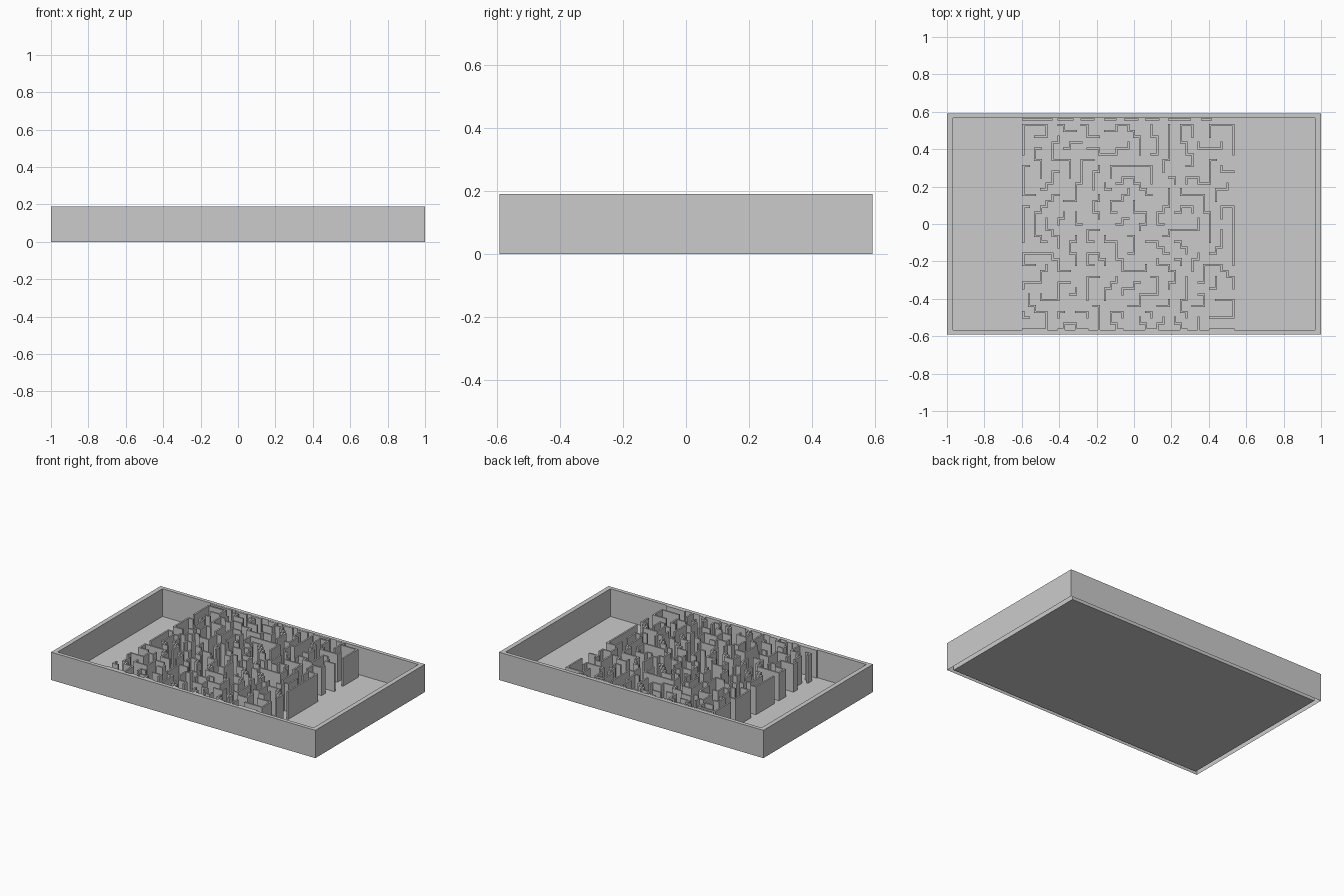
import bpy, bmesh, random
from mathutils import Vector

if "Cube" in bpy.data.objects:
    bpy.data.objects.remove(bpy.data.objects["Cube"])

random.seed(11)
L, W, H, T = 1.0, 0.592, 0.19, 0.032   # half length, half width, height, rim thickness
N, PITCH, X0, Y0 = 36, 0.0312, -0.592, -0.563
HALF = 0.0055                          # half thickness of the maze walls
NEAR = ((1, 0), (0, 1), (-1, 0), (0, -1))


def make_object(name, bm):
    bmesh.ops.recalc_face_normals(bm, faces=bm.faces)
    me = bpy.data.meshes.new(name)
    bm.to_mesh(me)
    bm.free()
    ob = bpy.data.objects.new(name, me)
    bpy.context.collection.objects.link(ob)
    return ob


def rect(bm, x, y, z):
    return [bm.verts.new((sx * x, sy * y, z)) for sx, sy in ((-1, -1), (1, -1), (1, 1), (-1, 1))]


# Tray rim: outer wall, flat top edge, inner wall
bm = bmesh.new()
rings = [rect(bm, L, W, 0), rect(bm, L, W, H),
         rect(bm, L - T, W - T * 0.8, H), rect(bm, L - T, W - T * 0.8, 0)]
for a, b in zip(rings, rings[1:]):
    for i in range(4):
        j = (i + 1) % 4
        bm.faces.new((a[i], a[j], b[j], b[i]))
make_object("tray_rim", bm)

# Tray floor
bm = bmesh.new()
bm.faces.new(rect(bm, L - T, W - T * 0.8, 0))
floor = make_object("tray_floor", bm)
for p in floor.data.polygons:
    if p.normal.z < 0:
        p.flip()


def ribbon(bm, path):
    """Thin mitred wall standing along a path of grid points."""
    pts = [Vector((X0 + PITCH * x, Y0 + PITCH * y)) for x, y in path]
    dirs = [(b - a).normalized() for a, b in zip(pts, pts[1:])]
    left, right = [], []
    for i, p in enumerate(pts):
        d0, d1 = dirs[max(i - 1, 0)], dirs[min(i, len(dirs) - 1)]
        n = Vector((-d0.y, d0.x))
        if d0 != d1:
            n += Vector((-d1.y, d1.x))
        end = -d0 if i == 0 else d1 if i == len(pts) - 1 else Vector((0, 0))
        left.append(p + (n + end) * HALF)
        right.append(p + (end - n) * HALF)
    rows = [[bm.verts.new((v.x, v.y, z)) for v in side]
            for side, z in ((left, 0), (left, H), (right, H), (right, 0))]
    for k in range(3):
        a, b = rows[k], rows[k + 1]
        for i in range(len(pts) - 1):
            bm.faces.new((a[i], a[i + 1], b[i + 1], b[i]))
    for i in (0, -1):
        bm.faces.new([r[i] for r in rows])


def corners(path):
    """Keep only the ends and bends of a cell-by-cell path."""
    keep = [path[0]]
    for a, b, c in zip(path, path[1:], path[2:]):
        if (b[0] - a[0], b[1] - a[1]) != (c[0] - b[0], c[1] - b[1]):
            keep.append(b)
    return keep + [path[-1]]


used = set()
bm = bmesh.new()

# Walls that shape the border of the maze
border = [
    [(0, 30), (0, 35), (4, 35), (4, 33), (2, 33)],
    [(2, 23), (0, 23), (0, 28), (1, 28)],
    [(0, 0), (4, 0), (4, 3), (2, 3), (2, 4), (1, 4), (1, 6)],
    [(36, 30), (36, 35), (32, 35), (32, 33)],
    [(36, 11), (36, 21), (34, 21), (34, 19)],
    [(32, 2), (36, 2), (36, 5), (33, 5)],
    [(15, 26), (15, 28), (22, 28), (22, 25)],
]
for path in border:
    ribbon(bm, path)
    for (ax, ay), (bx, by) in zip(path, path[1:]):
        for x in range(min(ax, bx), max(ax, bx) + 1):
            for y in range(min(ay, by), max(ay, by) + 1):
                used.add((x, y))


def free(c, own_last, own):
    if not (0 <= c[0] <= N and 0 <= c[1] < N) or c in used or c in own:
        return False
    return all((q := (c[0] + dx, c[1] + dy)) == own_last or (q not in used and q not in own)
               for dx, dy in NEAR)


# Meandering inner walls that never touch each other
starts = [(x, y) for x in range(N + 1) for y in range(N)]
random.shuffle(starts)
for start in starts:
    if not free(start, None, ()):
        continue
    path, d = [start], random.choice(NEAR)
    for _ in range(random.randint(5, 18)):
        turns = [(-d[1], d[0]), (d[1], -d[0])]
        random.shuffle(turns)
        options = [d] + turns if random.random() < 0.5 else turns + [d]
        for o in options:
            c = (path[-1][0] + o[0], path[-1][1] + o[1])
            if free(c, path[-1], path):
                path.append(c)
                d = o
                break
        else:
            break
    if len(path) >= 3:
        used.update(path)
        ribbon(bm, corners(path))
make_object("maze_walls", bm)

# Short wall pieces resting against the back of the tray
bm = bmesh.new()
for x0, x1 in ((0, 4.8), (6, 8.4), (10, 12), (14, 15.8), (17.4, 19.6),
               (21, 23.2), (25, 28.6), (30.6, 32.2)):
    ribbon(bm, [(x0, N - 0.05), (x1, N - 0.05)])
make_object("back_edge_walls", bm)
